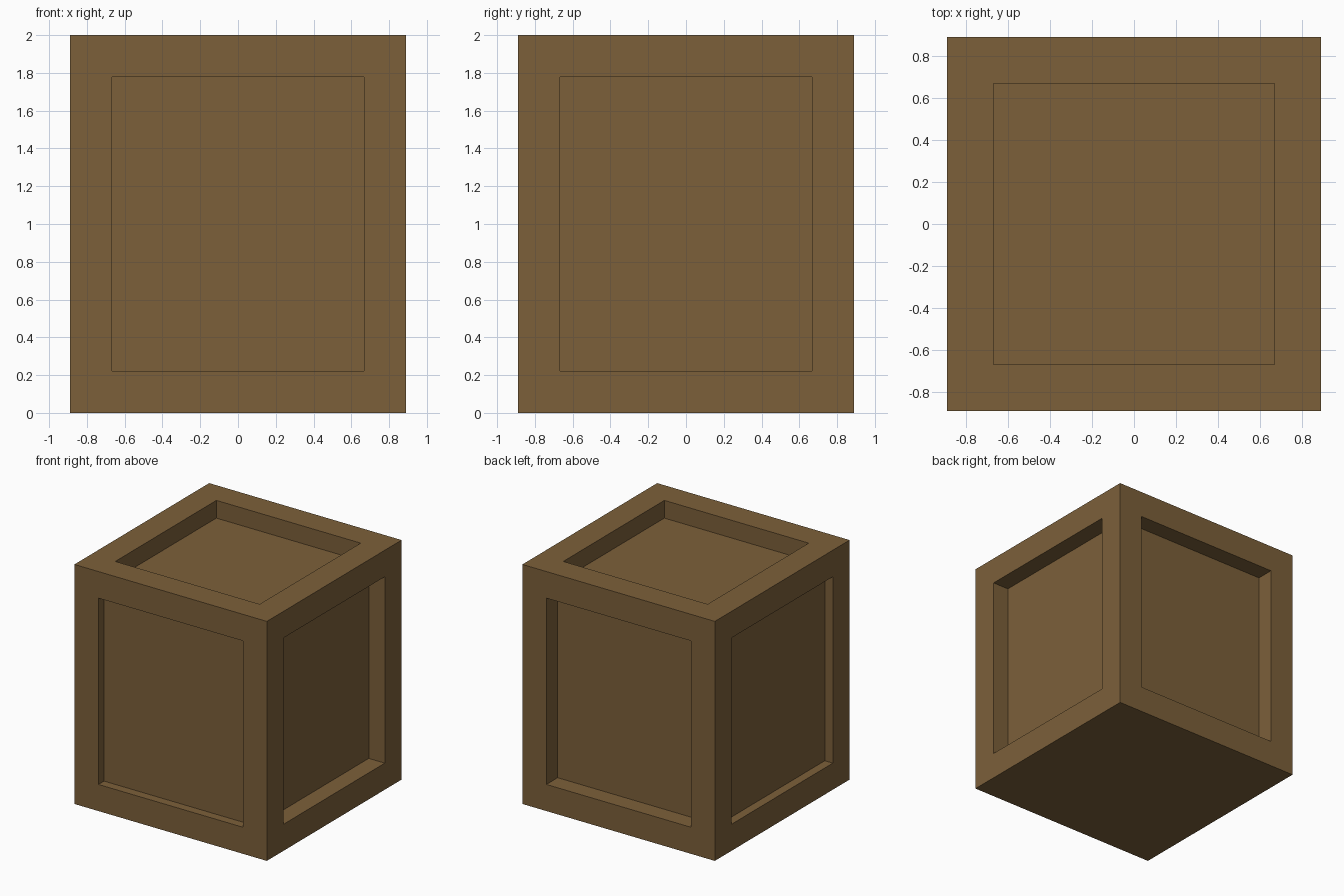
import bpy
import bmesh
from mathutils import Vector

cube = bpy.data.objects.get("Cube")
if cube:
    bpy.data.objects.remove(cube, do_unlink=True)

WIDTH, HEIGHT = 1.778, 2.0
BORDER = 0.222                      # width of the frame round each panel
DEEP, SHALLOW = 0.148, 0.074        # panel recess depths

# Brown wood
wood = bpy.data.materials.new("brown wood")
colour = (0.202, 0.117, 0.042, 1.0)
wood.use_nodes = True
wood.diffuse_color = colour
bsdf = wood.node_tree.nodes["Principled BSDF"]
bsdf.inputs["Base Color"].default_value = colour
bsdf.inputs["Roughness"].default_value = 0.9

# Box body standing on the ground
bm = bmesh.new()
bmesh.ops.create_cube(bm, size=1.0)
for v in bm.verts:
    v.co = Vector((v.co.x * WIDTH, v.co.y * WIDTH, (v.co.z + 0.5) * HEIGHT))
bm.normal_update()

# Sunken panels on the top and four sides; the base stays flat
recesses = [
    (Vector((0, -1, 0)), SHALLOW),  # front
    (Vector((-1, 0, 0)), SHALLOW),  # right
    (Vector((0, 1, 0)), DEEP),      # back
    (Vector((1, 0, 0)), DEEP),      # left
    (Vector((0, 0, 1)), DEEP),      # top
]
sides = [(next(f for f in bm.faces if f.normal.dot(n) > 0.99), n, d)
         for n, d in recesses]
for face, normal, depth in sides:
    bmesh.ops.inset_individual(bm, faces=[face], thickness=BORDER,
                               use_even_offset=True)
    panel = bmesh.ops.extrude_discrete_faces(bm, faces=[face])["faces"][0]
    bmesh.ops.translate(bm, verts=panel.verts, vec=-normal * depth)

bmesh.ops.recalc_face_normals(bm, faces=bm.faces)
mesh = bpy.data.meshes.new("crate")
bm.to_mesh(mesh)
bm.free()
mesh.materials.append(wood)
crate = bpy.data.objects.new("crate", mesh)
bpy.context.collection.objects.link(crate)
